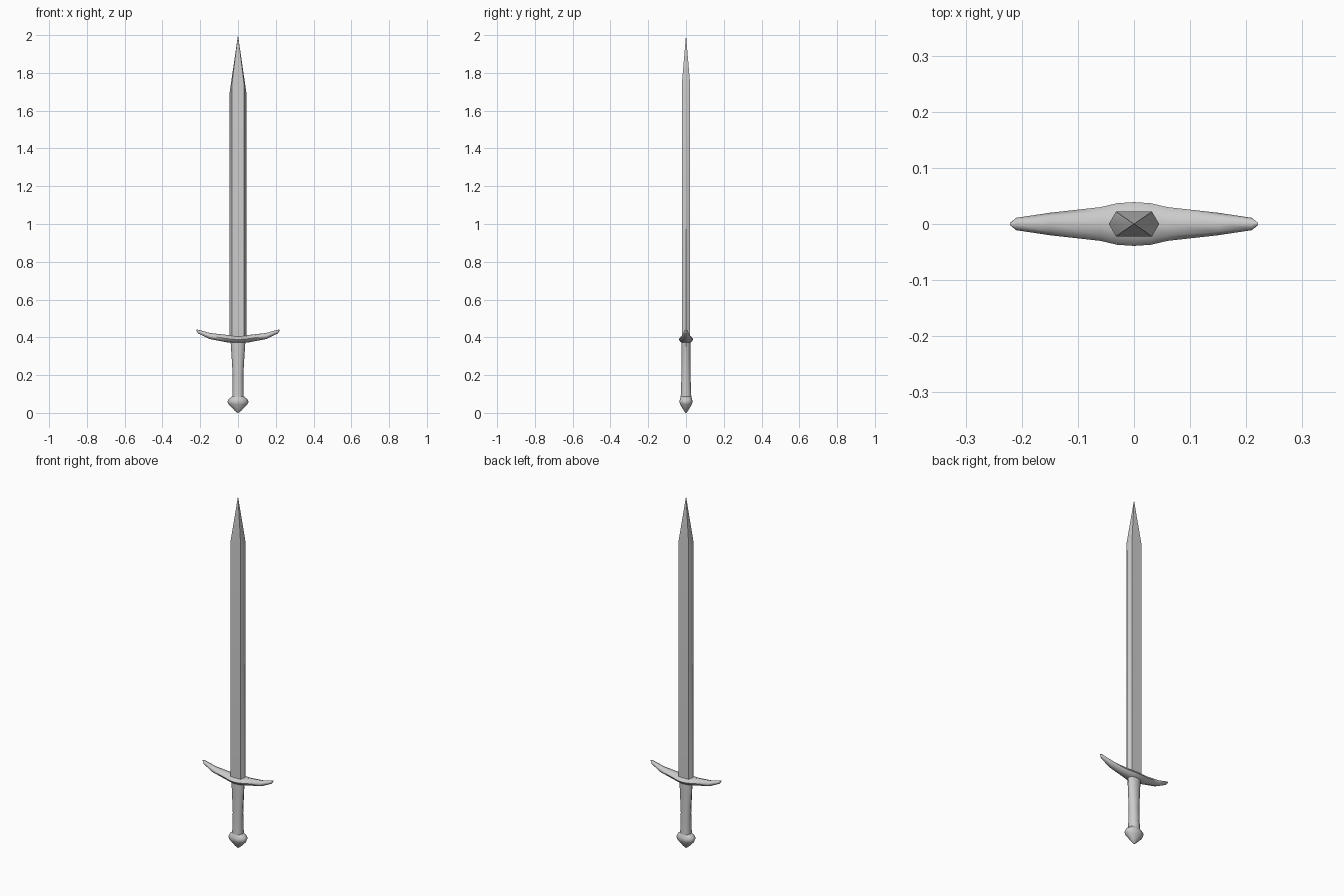
import bpy, bmesh
from math import sin, cos, pi, radians

if "Cube" in bpy.data.objects:
    bpy.data.objects.remove(bpy.data.objects["Cube"])


def loft(name, rings, angle=40):
    """Skin equal-length rings of points and cap both ends."""
    bm = bmesh.new()
    loops = [[bm.verts.new(p) for p in ring] for ring in rings]
    n = len(loops[0])
    for a, b in zip(loops, loops[1:]):
        for i in range(n):
            j = (i + 1) % n
            bm.faces.new((a[i], a[j], b[j], b[i]))
    bm.faces.new(loops[0][::-1])
    bm.faces.new(loops[-1])
    bmesh.ops.remove_doubles(bm, verts=bm.verts, dist=0.0003)
    bmesh.ops.recalc_face_normals(bm, faces=bm.faces)
    mesh = bpy.data.meshes.new(name)
    bm.to_mesh(mesh)
    bm.free()
    obj = bpy.data.objects.new(name, mesh)
    bpy.context.collection.objects.link(obj)
    bpy.ops.object.select_all(action='DESELECT')
    obj.select_set(True)
    bpy.context.view_layer.objects.active = obj
    bpy.ops.object.shade_smooth_by_angle(angle=radians(angle))
    return obj


def oval(z, rx, ry, n=10):
    return [(rx * cos(2 * pi * i / n), ry * sin(2 * pi * i / n), z) for i in range(n)]


# Blade: bevelled hexagonal section, tapering to a point
def blade_ring(z_edge, z_flat, w, f, t):
    return [(w, 0, z_edge), (f, t, z_flat), (-f, t, z_flat),
            (-w, 0, z_edge), (-f, -t, z_flat), (f, -t, z_flat)]


loft("blade", [blade_ring(0.39, 0.39, 0.045, 0.032, 0.022),
               blade_ring(1.69, 1.74, 0.045, 0.032, 0.022),
               blade_ring(2.0, 2.0, 0.0001, 0.0001, 0.0001)], 50)

# Crossguard: (x, bottom z, top z, half depth), mirrored and swept upward
half = [(0.03, 0.370, 0.411, 0.037), (0.06, 0.374, 0.413, 0.030),
        (0.15, 0.391, 0.423, 0.020), (0.21, 0.420, 0.440, 0.011),
        (0.221, 0.434, 0.442, 0.002)]
stations = [(-x, b, t, d) for x, b, t, d in reversed(half)]
stations += [(0, 0.368, 0.410, 0.039)] + half
rings = []
for x, b, t, d in stations:
    rings.append([(x, d * cos(2 * pi * i / 8),
                   (b + t) / 2 + (t - b) / 2 * sin(2 * pi * i / 8)) for i in range(8)])
loft("crossguard", rings, 60)

# Grip: waisted oval handle
loft("grip", [oval(0.07, 0.031, 0.030), oval(0.10, 0.030, 0.029),
              oval(0.20, 0.028, 0.025), oval(0.30, 0.034, 0.024),
              oval(0.39, 0.040, 0.024)], 50)

# Pommel: flared knob with a blunt lower point
loft("pommel", [oval(0.0, 0.003, 0.003), oval(0.012, 0.018, 0.012),
                oval(0.045, 0.050, 0.033), oval(0.060, 0.056, 0.037),
                oval(0.072, 0.050, 0.034), oval(0.088, 0.030, 0.029)], 50)
